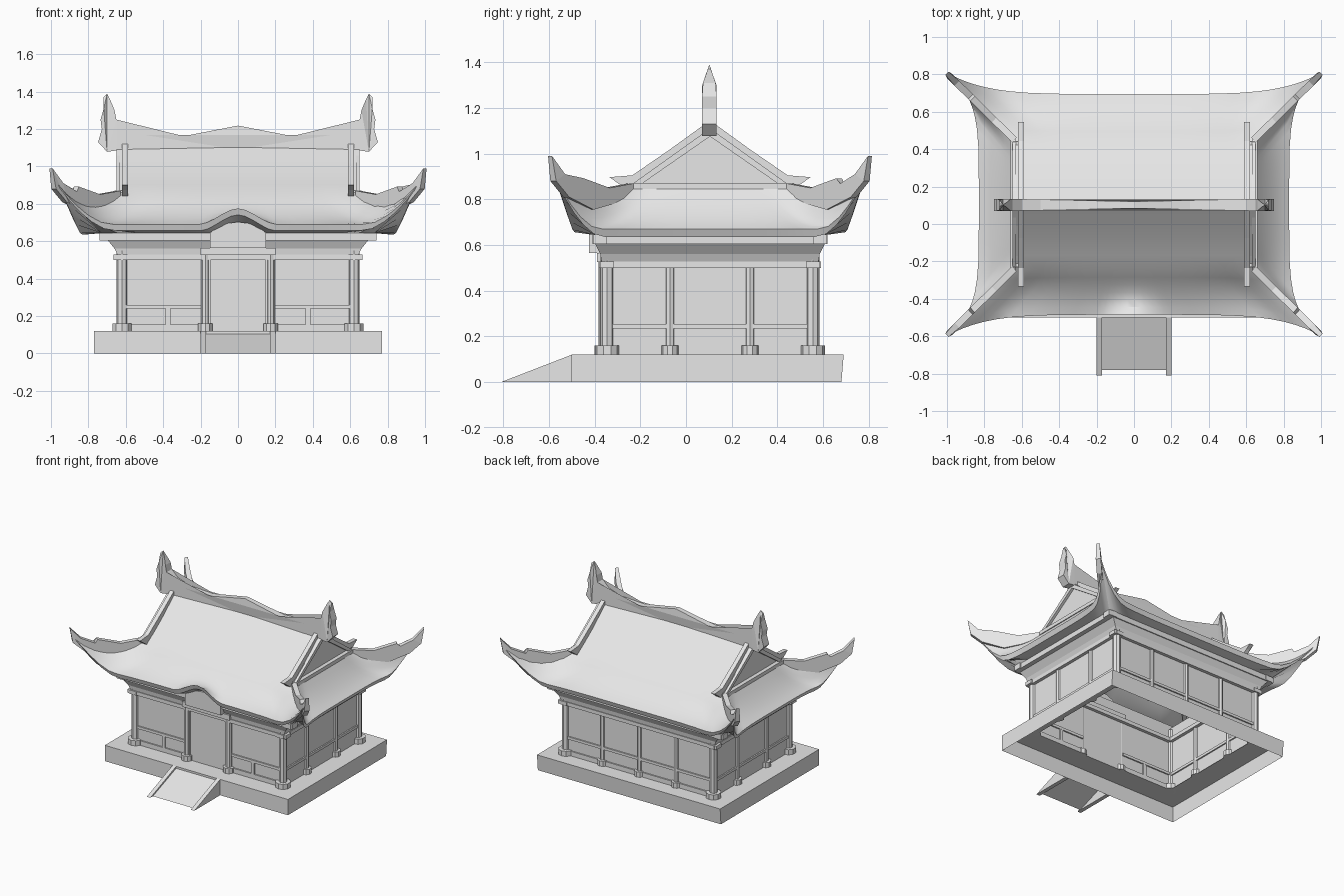
import bpy
import bmesh
from mathutils import Vector

if "Cube" in bpy.data.objects:
    bpy.data.objects.remove(bpy.data.objects["Cube"])

grey = bpy.data.materials.new("plain_grey")
grey.use_nodes = True
grey.diffuse_color = (0.8, 0.8, 0.8, 1)
grey.node_tree.nodes["Principled BSDF"].inputs["Base Color"].default_value = (0.8, 0.8, 0.8, 1)

YC = 0.105                      # depth of the ridge line
FRONT, BACK, SIDE = -0.345, 0.555, 0.62
FLOOR = 0.12


def finish(name, bm, smooth=False):
    bmesh.ops.remove_doubles(bm, verts=bm.verts, dist=0.0005)
    bmesh.ops.recalc_face_normals(bm, faces=bm.faces)
    mesh = bpy.data.meshes.new(name)
    bm.to_mesh(mesh)
    bm.free()
    mesh.materials.append(grey)
    ob = bpy.data.objects.new(name, mesh)
    bpy.context.collection.objects.link(ob)
    if smooth:
        bpy.ops.object.select_all(action='DESELECT')
        ob.select_set(True)
        bpy.context.view_layer.objects.active = ob
        bpy.ops.object.shade_smooth_by_angle(angle=0.5)
    return ob


def box(name, x, y, z):
    bm = bmesh.new()
    bmesh.ops.create_cube(bm, size=1)
    for v in bm.verts:
        v.co = [lo + (c + 0.5) * (hi - lo) for c, (lo, hi) in zip(v.co, (x, y, z))]
    return finish(name, bm)


def loft(name, rows, closed=False, smooth=False):
    bm = bmesh.new()
    grid = [[bm.verts.new(p) for p in row] for row in rows]
    for r, s in zip(grid, grid[1:]):
        n = len(r)
        for i in range(n if closed else n - 1):
            j = (i + 1) % n
            bm.faces.new((r[i], r[j], s[j], s[i]))
    return finish(name, bm, smooth)


def prism(name, points, place, half):
    """Extrude a 2D outline; place(p, q, w) maps it to space, half(p, q) is its half thickness."""
    bm = bmesh.new()
    a = [bm.verts.new(place(p, q, -half(p, q))) for p, q in points]
    b = [bm.verts.new(place(p, q, half(p, q))) for p, q in points]
    bm.faces.new(a)
    bm.faces.new(b[::-1])
    for i in range(len(a)):
        j = (i + 1) % len(a)
        bm.faces.new((a[i], a[j], b[j], b[i]))
    bmesh.ops.triangulate(bm, faces=[f for f in bm.faces if len(f.verts) > 4])
    return finish(name, bm)


def rect(x, y0, y1, z):
    return [(-x, y0, z), (x, y0, z), (x, y1, z), (-x, y1, z)]


def column(name, x, y, top, r=0.026):
    for part, rad, z0, z1 in (("shaft", r, FLOOR, top), ("stone", r * 1.85, FLOOR, 0.16)):
        bm = bmesh.new()
        if part == "shaft":
            bmesh.ops.create_cone(bm, cap_ends=True, segments=8, radius1=rad, radius2=rad, depth=1)
        else:
            bmesh.ops.create_cone(bm, cap_ends=True, segments=10, radius1=rad, radius2=rad, depth=1)
            bmesh.ops.bevel(bm, geom=[e for e in bm.edges if abs(e.verts[0].co.z - e.verts[1].co.z) < 0.1],
                            offset=0.014, segments=1, affect='EDGES')
        for v in bm.verts:
            v.co = (v.co.x + x, v.co.y + y, z0 + (v.co.z + 0.5) * (z1 - z0))
        finish(name + "_" + part, bm, True)


# Terrace, open below, and the sloping ramp
loft("terrace", [rect(0.77, -0.5, 0.68, 0), rect(0.77, -0.5, 0.69, FLOOR),
                 rect(0.6, FRONT, BACK, FLOOR)], closed=True)
along_x = lambda c: (lambda p, q, w: (c + w, p, q))
for s in (-1, 1):
    prism("ramp_rail", [(-0.81, 0), (-0.5, FLOOR), (-0.5, 0)], along_x(s * 0.185), lambda p, q: 0.015)
loft("ramp_surface", [[(-0.17, -0.78, 0), (0.17, -0.78, 0)], [(-0.17, -0.5, 0.105), (0.17, -0.5, 0.105)]])

# Walls with bands of beams
for y in (FRONT, BACK):
    s = -1 if y < YC else 1
    box("long_wall", (-SIDE, SIDE), (y - 0.006, y + 0.006), (FLOOR, 0.62))
    box("long_beam", (-0.665, 0.665), (y - 0.03, y + 0.03), (0.5, 0.528))
    box("long_cornice", (-0.74, 0.74), (YC + s * 0.48 - 0.03, YC + s * 0.48 + 0.03), (0.605, 0.645))
    for z0, z1 in ((FLOOR, 0.155), (0.24, 0.26)):
        spans = ((-SIDE, -0.18), (0.18, SIDE)) if s < 0 else ((-SIDE, SIDE),)
        for span in spans:
            box("long_rail", span, (y - 0.016, y + 0.016), (z0, z1))
for s in (-1, 1):
    x = s * SIDE
    box("side_wall", (x - 0.006, x + 0.006), (FRONT, BACK), (FLOOR, 0.62))
    box("side_beam", (x - 0.03, x + 0.03), (-0.38, 0.59), (0.5, 0.528))
    box("side_cornice", (s * 0.7 - 0.03, s * 0.7 + 0.03), (-0.41, 0.62), (0.605, 0.645))
    box("side_rail", (x - 0.016, x + 0.016), (FRONT, BACK), (0.235, 0.255))
    box("rail_post", (s * 0.375 - 0.013, s * 0.375 + 0.013), (FRONT - 0.015, FRONT + 0.015), (0.155, 0.24))
loft("flared_bracket", [rect(0.645, -0.37, 0.58, 0.528), rect(0.66, -0.375, 0.585, 0.56),
                        rect(0.7, -0.4, 0.61, 0.61)], closed=True)

# Columns
for s in (-1, 1):
    for y in (FRONT, BACK):
        column("corner_column", s * SIDE, y, 0.6, 0.029)
    for y in (-0.07, 0.28):
        column("side_column", s * SIDE, y, 0.52, 0.021)
    column("door_column", s * 0.175, FRONT - 0.015, 0.56, 0.022)
for x in (-0.31, 0, 0.31):
    column("back_column", x, BACK, 0.52, 0.021)

# Doorway with lintel and arched panel
box("door_leaf", (-0.15, 0.15), (FRONT - 0.014, FRONT), (FLOOR, 0.515))
for s in (-1, 1):
    box("door_jamb", (s * 0.155 - 0.007, s * 0.155 + 0.007), (FRONT - 0.025, FRONT), (FLOOR, 0.525))
box("door_lintel", (-0.2, 0.2), (FRONT - 0.045, FRONT + 0.02), (0.525, 0.565))
arch = [(0.15, 0.565), (0.15, 0.645), (0.11, 0.675), (0.06, 0.695), (0, 0.703)]
arch += [(-x, z) for x, z in arch[-2::-1]]
prism("arch_panel", arch, lambda p, q, w: (p, -0.395 + w, q), lambda p, q: 0.03)

# Curved roof: each slope runs from the top edge to the swept eave and under it
ts = [0, 0.04, 0.08, 0.13, 0.17, 0.21, 0.33, 0.45, 0.58, 0.68, 0.75, 0.82, 0.88, 0.94, 1]
ts = [-t for t in ts[:0:-1]] + ts


def slope_rows(top, corner, mid, base, soffit, bump, place):
    (ta, td), (ca, cd) = top, corner
    rows = []

    def lift(t):
        u = min(1, abs(t * ca) / 0.21)
        return bump * (1 - u * u * (3 - 2 * u))

    def eave(t):
        rise = max(0, (abs(t) - 0.7) / 0.3) ** 1.7
        return (ca * t, mid + (cd - mid) * abs(t) ** 5, base + (0.92 - base) * rise)

    for k in range(7):
        s = k / 6
        row = []
        for t in ts:
            a, d, z = eave(t)
            dip = (0.02 + 0.07 * t ** 4) * 4 * s * (1 - s)
            row.append(place(ta * t * (1 - s) + a * s, td * (1 - s) + d * s,
                             0.85 * (1 - s) + z * s - dip + lift(t) * s ** 4))
        rows.append(row)
    rows.append([place(a * 0.98, d * 0.98, z - 0.034 + lift(t)) for t in ts for a, d, z in [eave(t)]])
    rows.append([place(soffit[0] * t, soffit[1], 0.643 + lift(t) * 0.6) for t in ts])
    return rows


for s in (-1, 1):
    on_y = lambda a, d, z: (a, YC + s * d, z)
    on_x = lambda a, d, z: (s * d, YC + a, z)
    upper = [[on_y(0.65 * t, d, z) for t in ts] for d, z in ((0, 1.12), (0.09, 1.043), (0.18, 0.968), (0.27, 0.903))]
    lower = slope_rows((0.65, 0.35), (0.975, 0.69), 0.59, 0.69, (0.73, 0.5), 0.085 if s < 0 else 0, on_y)
    loft("front_roof" if s < 0 else "back_roof", upper + lower, smooth=True)
    loft("side_roof", slope_rows((0.35, 0.65), (0.69, 0.975), 0.83, 0.67, (0.5, 0.73), 0, on_x), smooth=True)

# Gable ends with sill and sloping barge ridges
for s in (-1, 1):
    prism("gable_wall", [(YC - 0.34, 0.85), (YC, 1.11), (YC + 0.34, 0.85)], along_x(s * 0.625), lambda p, q: 0.005)
    box("gable_sill", (s * 0.64 - 0.02, s * 0.64 + 0.02), (-0.23, 0.44), (0.845, 0.872))
    for side in (-1, 1):
        barge = [(0, 1.145), (0.18, 1.015), (0.34, 0.905), (0.44, 0.897), (0.4, 0.875), (0.36, 0.84),
                 (0.32, 0.85), (0.18, 0.955), (0, 1.08)]
        prism("barge_ridge", [(YC + side * d, z) for d, z in barge], along_x(s * 0.605), lambda p, q: 0.016)
        bargeboard = [(0, 1.11), (0.35, 0.86), (0.31, 0.86), (0, 1.075)]
        prism("barge_board", [(YC + side * d, z) for d, z in bargeboard], along_x(s * 0.64), lambda p, q: 0.01)

        # Stepped hip ridge rising to a pointed corner
        start = Vector((s * 0.64, YC + side * 0.345, 0))
        run = Vector((s * 1.0, YC + side * 0.7, 0)) - start
        across = Vector((-run.y, run.x, 0)).normalized()
        hip = [(0, 0.87), (0.3, 0.85), (0.62, 0.892), (0.65, 0.865), (0.85, 0.91), (1, 0.99),
               (0.96, 0.88), (0.8, 0.81), (0.5, 0.755), (0.25, 0.78), (0, 0.83)]
        prism("hip_ridge", hip, lambda p, q, w: start + run * p + across * w + Vector((0, 0, q)),
              lambda p, q: 0.018 if p < 0.99 else 0.012)

# Main ridge with horned ends
ridge = [(0, 1.218), (0.3, 1.16), (0.5, 1.168), (0.6, 1.2), (0.65, 1.25), (0.66, 1.3), (0.685, 1.36), (0.7, 1.388),
         (0.72, 1.37), (0.718, 1.31), (0.735, 1.25), (0.728, 1.2), (0.748, 1.13), (0.7, 1.078), (0.65, 1.085)]
ridge += [(0, 1.09)] + [(-x, z) for x, z in ridge[:0:-1]]
prism("main_ridge", ridge, lambda p, q, w: (p, YC - 0.003 + w, q),
      lambda p, q: (0.018 + 0.014 * min(1, abs(p) / 0.65)) * min(1, max(0.03, (1.388 - q) / 0.09)))
